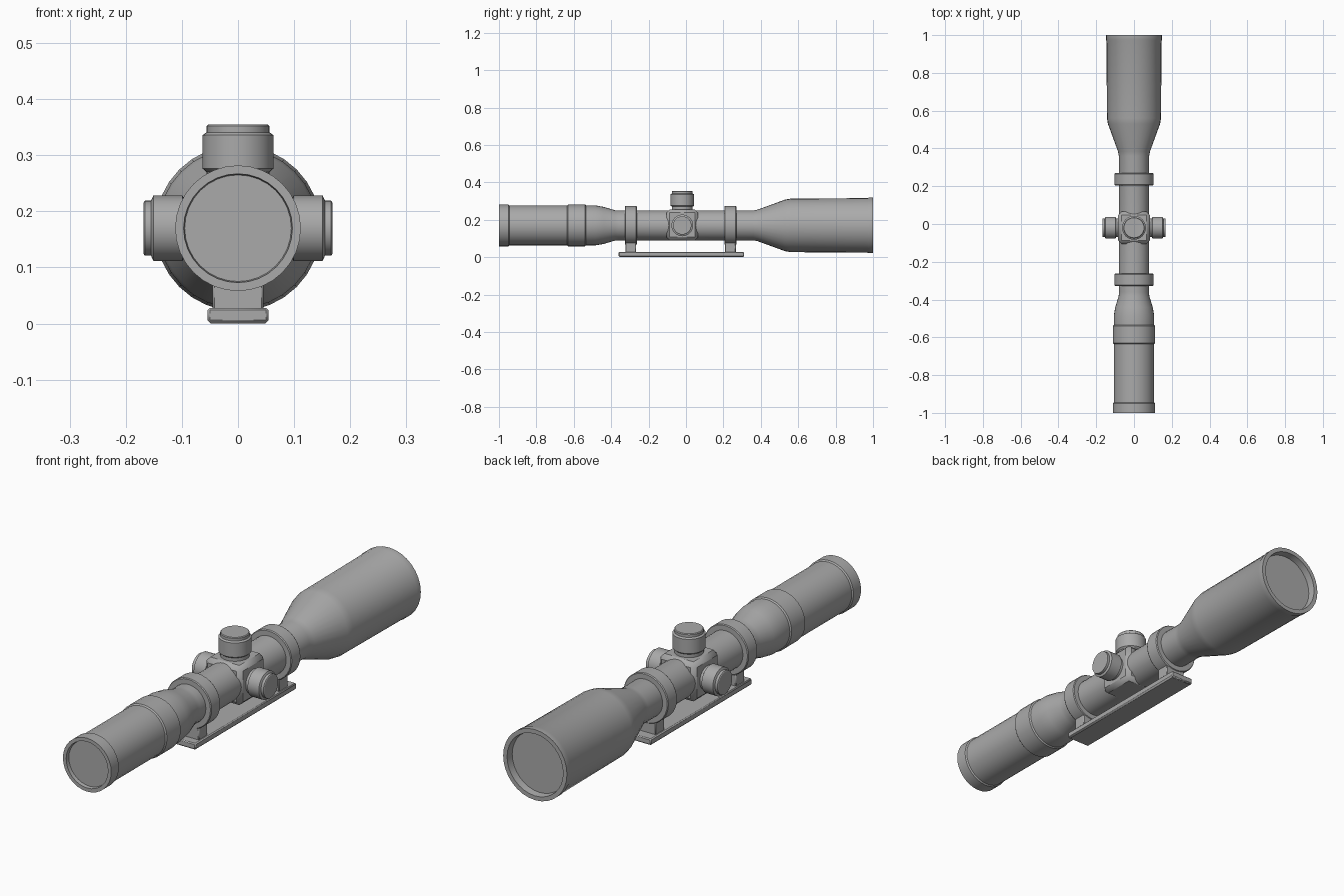
import bpy, math
from mathutils import Matrix, Vector

if "Cube" in bpy.data.objects:
    bpy.data.objects.remove(bpy.data.objects["Cube"])

AXIS_Z = 0.17      # height of the optical axis
TURRET_Y = -0.02   # position of the adjustment block
SEGMENTS = 32

grey = bpy.data.materials.new("matte grey")
grey.use_nodes = True
grey.diffuse_color = (0.4, 0.4, 0.4, 1)
grey.node_tree.nodes["Principled BSDF"].inputs["Base Color"].default_value = (0.4, 0.4, 0.4, 1)


def finish(obj, name):
    obj.name = name
    obj.data.materials.append(grey)
    bpy.ops.object.select_all(action="DESELECT")
    obj.select_set(True)
    bpy.context.view_layer.objects.active = obj
    bpy.ops.object.shade_smooth_by_angle(angle=math.radians(30))
    return obj


def lathe(name, profile, origin, direction, closed=False):
    """Spin (distance, radius) points about a direction; open ends are capped."""
    turn = Vector((0, 0, 1)).rotation_difference(Vector(direction)).to_matrix().to_4x4()
    place = Matrix.Translation(origin) @ turn
    verts, faces = [], []
    for d, r in profile:
        for i in range(SEGMENTS):
            a = 2 * math.pi * i / SEGMENTS
            verts.append(place @ Vector((r * math.cos(a), r * math.sin(a), d)))
    rows = len(profile)
    for k in range(rows if closed else rows - 1):
        a, b = k * SEGMENTS, (k + 1) % rows * SEGMENTS
        for i in range(SEGMENTS):
            j = (i + 1) % SEGMENTS
            faces.append((a + i, a + j, b + j, b + i))
    if not closed:
        faces.append(tuple(reversed(range(SEGMENTS))))
        faces.append(tuple(range((rows - 1) * SEGMENTS, rows * SEGMENTS)))
    mesh = bpy.data.meshes.new(name)
    mesh.from_pydata(verts, [], faces)
    obj = bpy.data.objects.new(name, mesh)
    bpy.context.collection.objects.link(obj)
    return finish(obj, name)


def box(name, center, size, bevel):
    bpy.ops.mesh.primitive_cube_add(size=1, location=center)
    obj = bpy.context.object
    obj.scale = size
    bpy.ops.object.transform_apply(location=False, rotation=False, scale=True)
    mod = obj.modifiers.new("chamfer", "BEVEL")
    mod.width = bevel
    mod.segments = 1
    return finish(obj, name)


# Main body: eyepiece, tube and objective bell, with recessed lenses at both ends
body = [(-0.985, 0.095), (-1.0, 0.097), (-1.0, 0.112), (-0.95, 0.112), (-0.945, 0.107),
        (-0.635, 0.107), (-0.63, 0.112), (-0.54, 0.112), (-0.535, 0.107), (-0.485, 0.107),
        (-0.44, 0.099), (-0.38, 0.081), (-0.36, 0.08), (0.36, 0.08), (0.385, 0.085),
        (0.53, 0.138), (0.56, 0.143), (0.97, 0.146), (0.975, 0.148), (1.0, 0.148),
        (1.0, 0.13), (0.97, 0.127)]
lathe("scope_body", body, (0, 0, AXIS_Z), (0, 1, 0))

# Mounting rings with their feet
for label, y in (("rear", -0.295), ("front", 0.237)):
    ring = [(-0.032, 0.078), (-0.032, 0.101), (-0.028, 0.104),
            (0.028, 0.104), (0.032, 0.101), (0.032, 0.078)]
    lathe(label + "_mount_ring", ring, (0, y, AXIS_Z), (0, 1, 0), closed=True)
    box(label + "_mount_foot", (0, y, 0.055), (0.09, 0.058, 0.07), 0.003)

# Mounting rail
box("mount_rail", (0, -0.025, 0.015), (0.108, 0.67, 0.026), 0.004)
box("rail_underside", (0, -0.025, 0.008), (0.1, 0.66, 0.016), 0.002)

# Adjustment block
box("turret_block", (0, TURRET_Y, AXIS_Z + 0.003), (0.17, 0.17, 0.166), 0.018)

# Adjustment knobs: one on top, one on each side
top_knob = [(0.07, 0.056), (0.1, 0.056), (0.106, 0.063), (0.166, 0.063),
            (0.171, 0.056), (0.182, 0.056), (0.185, 0.053)]
side_knob = [(0.07, 0.05), (0.094, 0.05), (0.099, 0.058), (0.151, 0.058),
             (0.155, 0.049), (0.166, 0.049), (0.168, 0.046)]
center = (0, TURRET_Y, AXIS_Z)
lathe("top_knob", top_knob, center, (0, 0, 1))
lathe("left_knob", side_knob, center, (1, 0, 0))
lathe("right_knob", side_knob, center, (-1, 0, 0))
